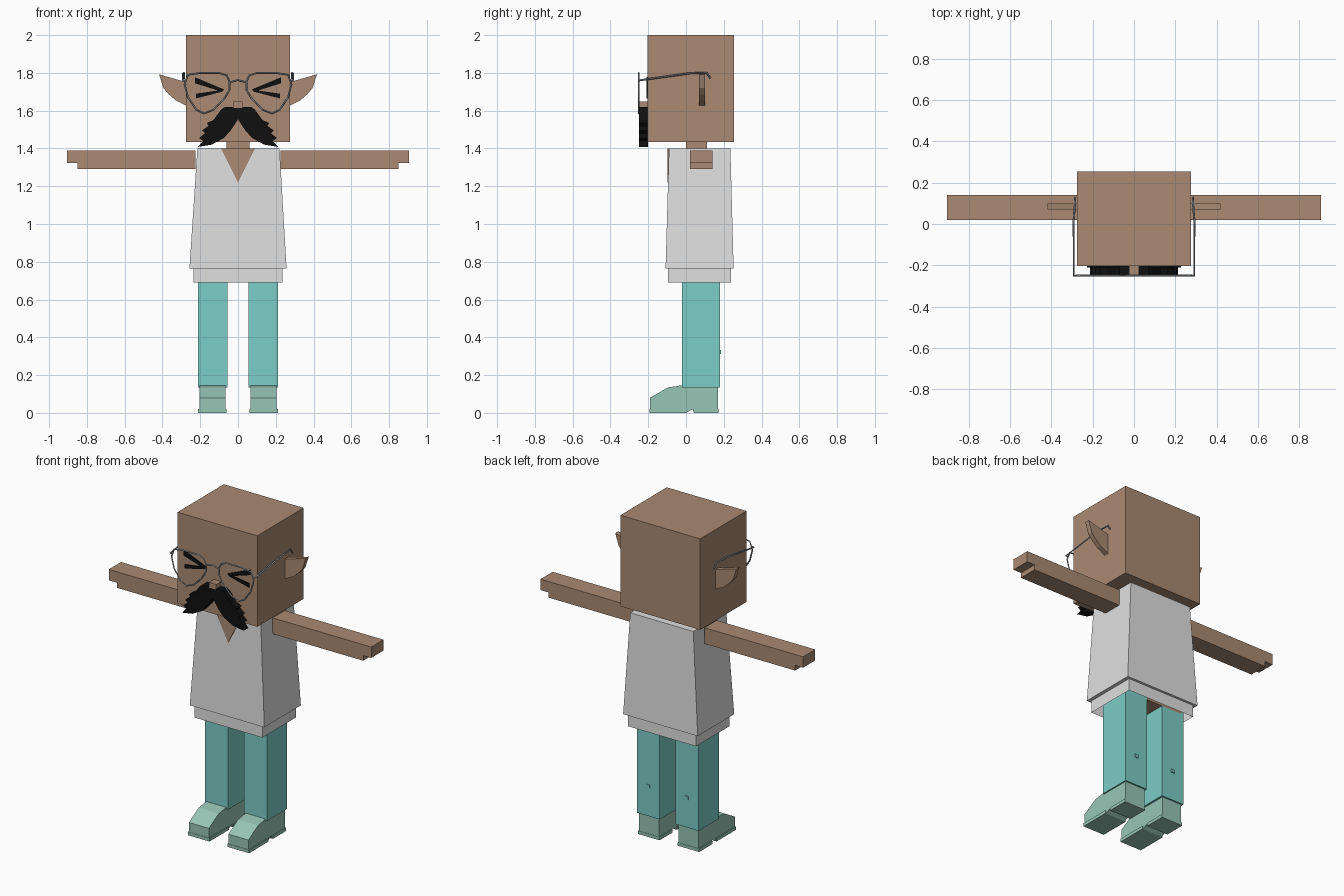
import bpy, bmesh

cube = bpy.data.objects.get("Cube")
if cube:
    bpy.data.objects.remove(cube, do_unlink=True)


def material(name, rgb):
    m = bpy.data.materials.new(name)
    m.use_nodes = True
    m.diffuse_color = (*rgb, 1)
    m.node_tree.nodes["Principled BSDF"].inputs["Base Color"].default_value = (*rgb, 1)
    return m


SKIN = material("skin brown", (0.40, 0.255, 0.17))
SHIRT = material("shirt white", (0.74, 0.74, 0.74))
TROUSERS = material("trouser teal", (0.20, 0.61, 0.57))
SHOE = material("shoe green", (0.31, 0.56, 0.47))
BLACK = material("hair black", (0.005, 0.005, 0.005))
METAL = material("wire grey", (0.30, 0.33, 0.36))


def finish(name, bm, mat):
    bmesh.ops.recalc_face_normals(bm, faces=bm.faces)
    mesh = bpy.data.meshes.new(name)
    bm.to_mesh(mesh)
    bm.free()
    mesh.materials.append(mat)
    obj = bpy.data.objects.new(name, mesh)
    bpy.context.collection.objects.link(obj)
    return obj


def frustum(name, bottom, z0, top, z1, mat, floor=True):
    """Block between two rectangles (x0, x1, y0, y1), optionally open below."""
    bm = bmesh.new()
    rings = []
    for (x0, x1, y0, y1), z in ((bottom, z0), (top, z1)):
        rings.append([bm.verts.new((x, y, z)) for x, y in
                      ((x0, y0), (x1, y0), (x1, y1), (x0, y1))])
    low, high = rings
    for i in range(4):
        j = (i + 1) % 4
        bm.faces.new((low[i], low[j], high[j], high[i]))
    bm.faces.new(high)
    if floor:
        bm.faces.new(low[::-1])
    return finish(name, bm, mat)


def box(name, x0, x1, y0, y1, z0, z1, mat, floor=True):
    rect = (x0, x1, y0, y1)
    return frustum(name, rect, z0, rect, z1, mat, floor)


def prism(name, outline, place, lo, hi, mat):
    """Extrude a 2D outline; place(a, b, depth) gives the 3D point."""
    bm = bmesh.new()
    back = [bm.verts.new(place(a, b, lo)) for a, b in outline]
    front = [bm.verts.new(place(a, b, hi)) for a, b in outline]
    bm.faces.new(back)
    bm.faces.new(front[::-1])
    for i in range(len(outline)):
        j = (i + 1) % len(outline)
        bm.faces.new((back[i], back[j], front[j], front[i]))
    return finish(name, bm, mat)


def wire(name, points, closed=False):
    curve = bpy.data.curves.new(name, "CURVE")
    curve.dimensions = "3D"
    curve.bevel_depth = 0.005
    curve.bevel_resolution = 0
    curve.use_fill_caps = True
    spline = curve.splines.new("POLY")
    spline.points.add(len(points) - 1)
    for p, co in zip(spline.points, points):
        p.co = (*co, 1)
    spline.use_cyclic_u = closed
    curve.materials.append(METAL)
    obj = bpy.data.objects.new(name, curve)
    bpy.context.collection.objects.link(obj)
    return obj


# Head, neck and body
box("head", -0.275, 0.275, -0.203, 0.253, 1.433, 2.0, SKIN)
box("neck", -0.06, 0.06, 0.0, 0.11, 1.38, 1.44, SKIN)
box("pelvis", -0.2, 0.2, -0.02, 0.18, 0.72, 0.76, SKIN)
frustum("shirt", (-0.257, 0.257, -0.108, 0.252), 0.765,
        (-0.215, 0.22, -0.09, 0.235), 1.4, SHIRT)
box("shirt_hem", -0.235, 0.235, -0.095, 0.237, 0.69, 0.766, SHIRT, floor=False)
prism("neck_opening", [(-0.09, 1.401), (0.09, 1.401), (0, 1.22)],
      lambda x, z, y: (x, y, z), -0.098, -0.09, SKIN)

# Nose and moustache
box("nose", -0.025, 0.025, -0.25, -0.2, 1.615, 1.648, SKIN)
half = [(0.07, 1.62), (0.09, 1.605), (0.13, 1.55), (0.165, 1.535), (0.155, 1.52),
        (0.19, 1.495), (0.175, 1.48), (0.205, 1.455), (0.185, 1.44), (0.212, 1.408),
        (0.14, 1.42), (0.075, 1.455), (0.035, 1.5)]
whole = [(0, 1.62)] + half + [(0, 1.555)] + [(-x, z) for x, z in reversed(half)]
prism("moustache", whole, lambda x, z, y: (x, y, z), -0.248, -0.2, BLACK)

# Outlines for the mirrored parts
ARM = [(0.225, 1.29), (0.85, 1.29), (0.85, 1.322), (0.905, 1.322),
       (0.905, 1.39), (0.225, 1.39)]
EAR = [(0.27, 1.75), (0.418, 1.792), (0.395, 1.72), (0.365, 1.685),
       (0.33, 1.655), (0.27, 1.625)]
LASHES = {"upper": [(0.228, 1.777), (0.075, 1.713), (0.085, 1.70), (0.228, 1.745)],
          "lower": [(0.222, 1.69), (0.075, 1.711), (0.085, 1.70), (0.222, 1.665)]}
SHOE_SIDE = [(-0.19, 0), (0, 0), (0.035, 0.02), (0.042, 0), (0.17, 0),
             (0.17, 0.146), (-0.02, 0.146), (-0.095, 0.135), (-0.19, 0.08)]
LENS = [(0.045, 1.755), (0.06, 1.787), (0.1, 1.8), (0.2, 1.8), (0.265, 1.79),
        (0.283, 1.74), (0.265, 1.67), (0.22, 1.605), (0.18, 1.585),
        (0.13, 1.605), (0.075, 1.66), (0.045, 1.71)]

for s, side in ((1, "left"), (-1, "right")):
    def upright(x, z, y, s=s):
        return (s * x, y, z)

    # Arms, ears and squeezed eyes
    prism(side + "_arm", ARM, upright, 0.02, 0.14, SKIN)
    prism(side + "_ear", EAR, upright, 0.07, 0.1, SKIN)
    for part, shape in LASHES.items():
        prism(f"{side}_{part}_eye_line", shape, upright, -0.21, -0.202, BLACK)

    # Trouser legs with a small tab behind
    xs = sorted((s * 0.055, s * 0.213))
    box(side + "_leg", *xs, -0.02, 0.18, 0.135, 0.75, TROUSERS)
    mid = s * 0.134
    box(side + "_leg_tab", mid - 0.011, mid + 0.011, 0.178, 0.186, 0.312, 0.332, TROUSERS)

    # Shoes with a slightly wider sole
    prism(side + "_shoe", SHOE_SIDE, lambda y, z, x: (x, y, z),
          s * 0.067, s * 0.205, SHOE)
    soles = sorted((s * 0.062, s * 0.211))
    box(side + "_toe_sole", *soles, -0.192, 0.0, 0.0, 0.02, SHOE)
    box(side + "_heel_sole", *soles, 0.042, 0.172, 0.0, 0.02, SHOE)

    # Wire glasses
    wire(side + "_lens_rim", [(s * x, -0.25, z) for x, z in LENS], True)
    wire(side + "_temple", [(s * 0.28, -0.25, 1.76), (s * 0.292, -0.25, 1.76),
                            (s * 0.292, 0.02, 1.798), (s * 0.285, 0.11, 1.8),
                            (s * 0.285, 0.13, 1.77)])
wire("glasses_bridge", [(-0.045, -0.25, 1.75), (0, -0.25, 1.762), (0.045, -0.25, 1.75)])
